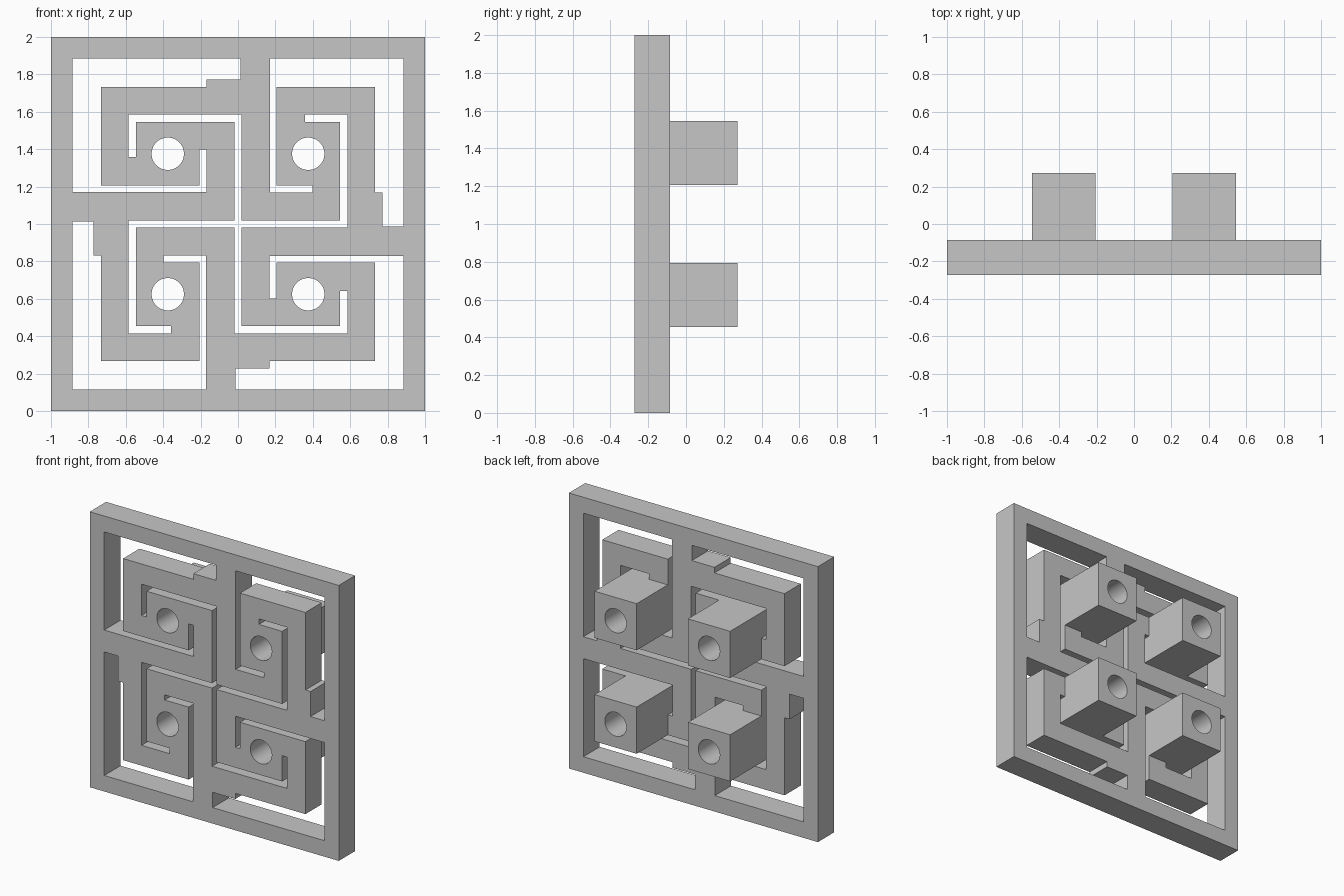
import bpy
import bmesh
from math import cos, sin, pi, radians

if "Cube" in bpy.data.objects:
    bpy.data.objects.remove(bpy.data.objects["Cube"])

grey = bpy.data.materials.new("light_grey")
grey.use_nodes = True
colour = (0.565, 0.565, 0.565, 1)
grey.diffuse_color = colour
grey.node_tree.nodes["Principled BSDF"].inputs["Base Color"].default_value = colour

FRONT, JOIN, BACK = -0.272, -0.085, 0.272
BLOCK = 0.3755         # distance of each block centre from the middle lines
BLOCK_HALF = 0.1695
HOLE = 0.0865


def turn(points, quarter):
    """Rotate 2D points by quarter turns about the panel centre."""
    for _ in range(quarter):
        points = [(-v, u) for u, v in points]
    return points


def square(half, cx=0, cy=0):
    return [(cx - half, cy - half), (cx + half, cy - half),
            (cx + half, cy + half), (cx - half, cy + half)]


def circle(radius, cx, cy, sides=48):
    return [(cx + radius * cos(2 * pi * i / sides),
             cy + radius * sin(2 * pi * i / sides)) for i in range(sides)]


def extruded(name, outlines, y0, y1):
    """Fill nested outlines in the XZ plane and extrude them from y0 to y1."""
    curve = bpy.data.curves.new(name, 'CURVE')
    curve.dimensions = '2D'
    curve.fill_mode = 'BOTH'
    curve.extrude = (y1 - y0) / 2
    for outline in outlines:
        spline = curve.splines.new('POLY')
        spline.points.add(len(outline) - 1)
        for point, (u, v) in zip(spline.points, outline):
            point.co = (u, v, 0, 1)
        spline.use_cyclic_u = True
    ob = bpy.data.objects.new(name, curve)
    bpy.context.collection.objects.link(ob)
    ob.rotation_euler.x = radians(90)
    ob.location = (0, (y0 + y1) / 2, 1)
    bpy.ops.object.select_all(action='DESELECT')
    ob.select_set(True)
    bpy.context.view_layer.objects.active = ob
    bpy.ops.object.convert(target='MESH')
    ob = bpy.context.object
    bm = bmesh.new()
    bm.from_mesh(ob.data)
    bmesh.ops.remove_doubles(bm, verts=bm.verts, dist=0.0001)
    bmesh.ops.recalc_face_normals(bm, faces=bm.faces)
    bm.to_mesh(ob.data)
    bm.free()
    ob.data.materials.clear()
    ob.data.materials.append(grey)
    bpy.ops.object.shade_smooth_by_angle(angle=radians(30))


# Stepped window around one corner, ending in a thin slot beside the block
window = [(-.884, .884), (.013, .884), (.013, .773), (-.169, .773),
          (-.169, .732), (-.732, .732), (-.732, .206), (-.206, .206),
          (-.206, .398), (-.169, .398), (-.169, .172), (-.884, .172)]

# One hooked arm of the thin slit through the middle
slit_arm = [(.018, .018), (.018, .585), (-.585, .585), (-.585, .358),
            (-.545, .358), (-.545, .545), (-.018, .545)]

# Front panel with windows, slit and round holes
outlines = [square(1)]
slit = []
for q in range(4):
    outlines.append(turn(window, q))
    outlines.append(turn(circle(HOLE, -BLOCK, BLOCK), q))
    slit += turn(slit_arm, q)
outlines.append(slit)
extruded("lattice_panel", outlines, FRONT, JOIN)

# Bored blocks on the back
for side, x in (("left", BLOCK), ("right", -BLOCK)):
    for level, z in (("upper", BLOCK), ("lower", -BLOCK)):
        extruded(f"{level}_{side}_block",
                 [square(BLOCK_HALF, x, z), circle(HOLE, x, z)], JOIN, BACK)
